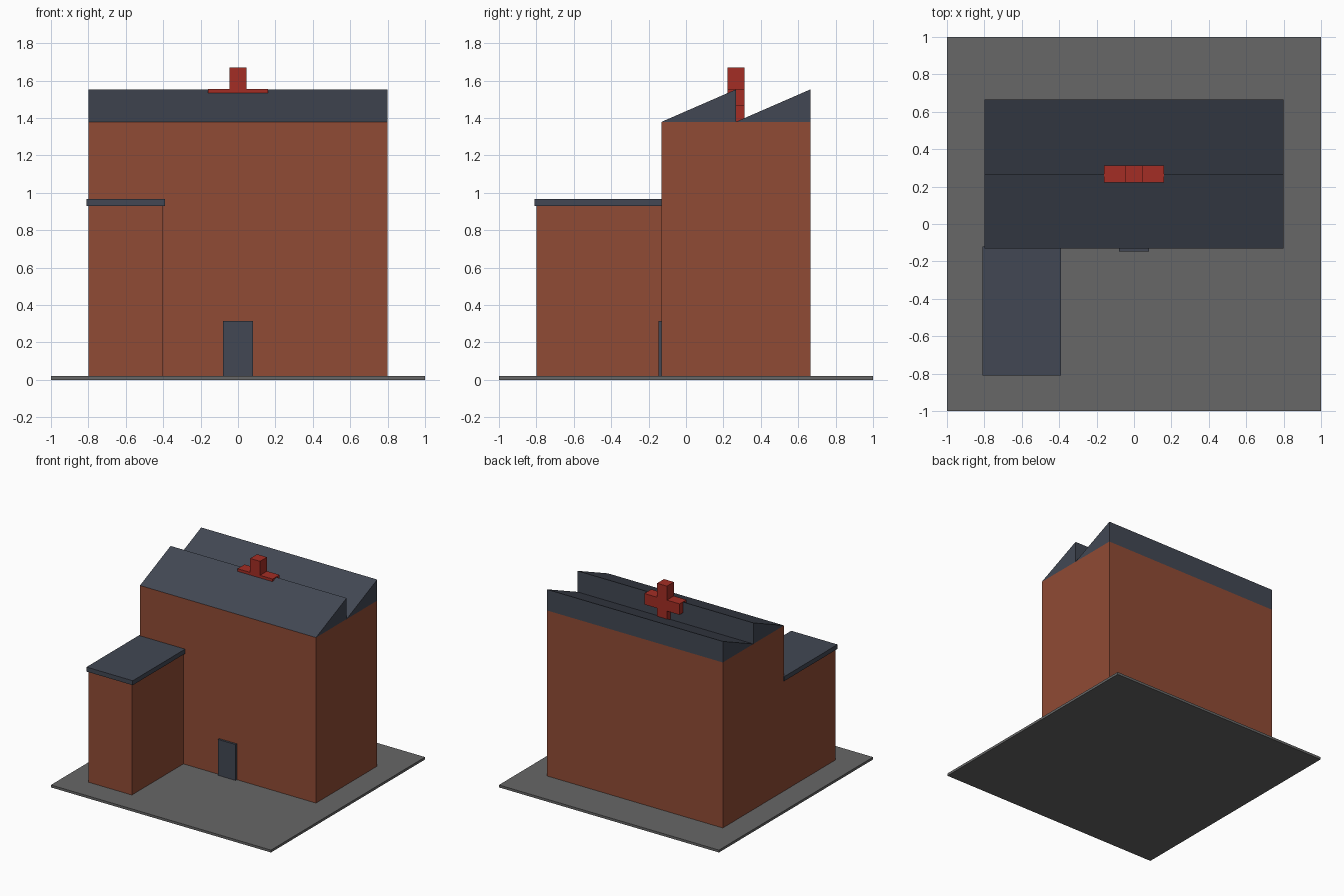
import bpy
import bmesh
from mathutils import Vector

cube = bpy.data.objects.get("Cube")
if cube:
    bpy.data.objects.remove(cube, do_unlink=True)


def material(name, rgb):
    mat = bpy.data.materials.new(name)
    mat.use_nodes = True
    color = (*rgb, 1)
    mat.diffuse_color = color
    mat.node_tree.nodes["Principled BSDF"].inputs["Base Color"].default_value = color
    return mat


brick = material("brick", (0.28, 0.07, 0.035))
slate = material("slate", (0.054, 0.064, 0.088))
paving = material("paving grey", (0.135, 0.135, 0.135))
red = material("sign red", (0.37, 0.027, 0.018))


def prism(name, points, extrude, mat):
    """Extrude a flat outline along a vector into a closed solid."""
    bm = bmesh.new()
    face = bm.faces.new([bm.verts.new(p) for p in points])
    result = bmesh.ops.extrude_face_region(bm, geom=[face], use_keep_orig=True)
    moved = [v for v in result["geom"] if isinstance(v, bmesh.types.BMVert)]
    bmesh.ops.translate(bm, verts=moved, vec=Vector(extrude))
    bmesh.ops.recalc_face_normals(bm, faces=bm.faces)
    mesh = bpy.data.meshes.new(name)
    bm.to_mesh(mesh)
    bm.free()
    mesh.materials.append(mat)
    obj = bpy.data.objects.new(name, mesh)
    bpy.context.collection.objects.link(obj)
    return obj


def box(name, xs, ys, zs, mat):
    (x0, x1), (y0, y1), (z0, z1) = xs, ys, zs
    base = [(x0, y0, z0), (x1, y0, z0), (x1, y1, z0), (x0, y1, z0)]
    return prism(name, base, (0, 0, z1 - z0), mat)


ground_top, eaves, ridge = 0.02, 1.38, 1.553
front, back = -0.13, 0.665
half_width = 0.8

# Ground slab
box("ground_slab", (-1, 1), (-1, 1), (0, ground_top), paving)

# Main block, side wing with its flat roof, and door
box("main_building", (-half_width, half_width), (front, back), (ground_top, eaves), brick)
box("side_wing", (-half_width, -0.405), (-0.8, front), (ground_top, 0.93), brick)
box("wing_roof", (-0.81, -0.39), (-0.81, -0.12), (0.93, 0.967), slate)
box("door", (-0.08, 0.08), (-0.147, front), (ground_top, 0.315), slate)

# Sawtooth roof: slopes rise to the back, then drop vertically
depth = (back - front) / 2
for i, label in enumerate(("front", "rear")):
    y = front + i * depth
    outline = [(-half_width, y, eaves), (-half_width, y + depth, eaves),
               (-half_width, y + depth, ridge)]
    prism(label + "_sawtooth_roof", outline, (2 * half_width, 0, 0), slate)

# Rooftop cross, one outline turned through four quarters
arm, reach, center = 0.045, 0.16, 1.51
quarter = [(arm, arm), (arm, reach), (-arm, reach)]
outline = []
for turn in range(4):
    outline += [(x, 0.222, center + z) for x, z in quarter]
    quarter = [(-z, x) for x, z in quarter]
prism("rooftop_cross", outline, (0, 0.09, 0), red)
